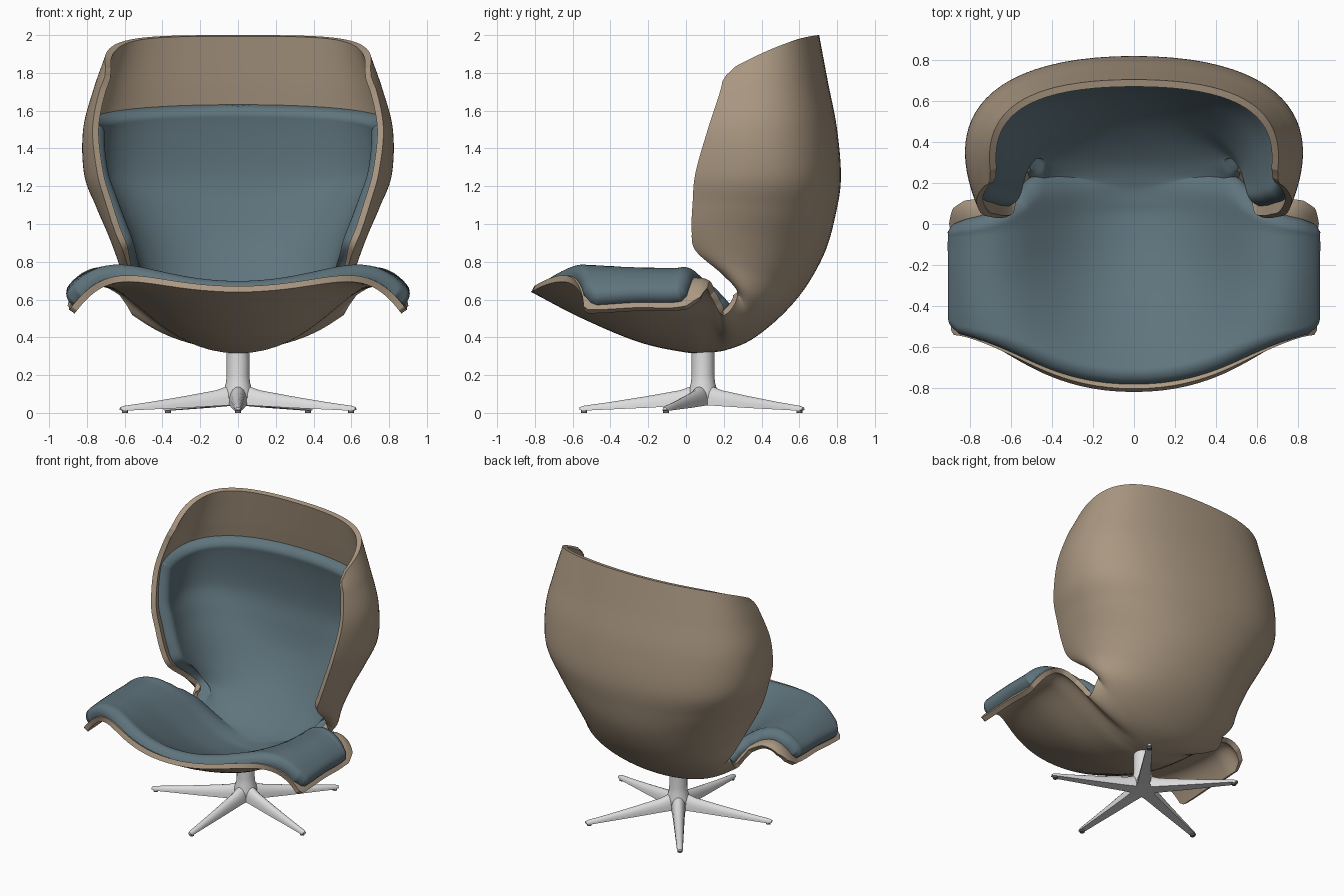
import bpy, bmesh, math
from mathutils import Vector, Matrix, kdtree

if "Cube" in bpy.data.objects:
    bpy.data.objects.remove(bpy.data.objects["Cube"])


def material(name, colour):
    m = bpy.data.materials.new(name)
    m.use_nodes = True
    m.diffuse_color = (*colour, 1)
    bsdf = m.node_tree.nodes["Principled BSDF"]
    bsdf.inputs["Base Color"].default_value = (*colour, 1)
    bsdf.inputs["Roughness"].default_value = 0.6
    return m


TAN = material("tan shell", (0.40, 0.31, 0.22))
TEAL = material("teal fabric", (0.115, 0.175, 0.205))
METAL = material("pale metal", (0.72, 0.72, 0.72))
RUBBER = material("dark rubber", (0.15, 0.15, 0.15))


def make(name, bm, mat, angle=50):
    mesh = bpy.data.meshes.new(name)
    bm.to_mesh(mesh)
    bm.free()
    mesh.materials.append(mat)
    ob = bpy.data.objects.new(name, mesh)
    bpy.context.collection.objects.link(ob)
    bpy.ops.object.select_all(action="DESELECT")
    ob.select_set(True)
    bpy.context.view_layer.objects.active = ob
    bpy.ops.object.shade_smooth_by_angle(angle=math.radians(angle))
    return ob


# Cross-sections: each is a cubic curve from the centre line out to one side
def seat_row(yc, zc, crest, xe, ye, ze):
    return [Vector(p) for p in ((0, yc, zc), (0.5, yc, zc), (0.65, ye, crest), (xe, ye, ze))]


def back_row(yc, zc, w, xe, ye, ze, square=0.6, lift=0.5):
    bulge = (w, ye + square * (yc - ye), ze + lift * (zc - ze))
    return [Vector(p) for p in ((0, yc, zc), (square * w, yc, zc), bulge, (xe, ye, ze))]


ROWS = [
    # seat, from the front rim to the rear of the arm wings
    seat_row(-0.82, 0.64, 0.82, 0.865, -0.54, 0.525),
    seat_row(-0.55, 0.50, 0.88, 0.865, -0.42, 0.53),
    seat_row(-0.25, 0.375, 0.905, 0.865, -0.25, 0.54),
    seat_row(0.0, 0.32, 0.92, 0.865, -0.06, 0.54),
    seat_row(0.12, 0.32, 0.90, 0.86, 0.10, 0.57),
    # notch and back, up to the top rim
    back_row(0.22, 0.335, 0.51, 0.66, 0.19, 0.60),
    back_row(0.35, 0.39, 0.57, 0.54, 0.27, 0.64),
    back_row(0.50, 0.51, 0.68, 0.57, 0.19, 0.735),
    back_row(0.63, 0.66, 0.73, 0.61, 0.05, 0.86),
    back_row(0.735, 0.85, 0.79, 0.655, 0.03, 0.97),
    back_row(0.79, 1.04, 0.88, 0.70, 0.035, 1.11, 0.64),
    back_row(0.82, 1.24, 0.965, 0.745, 0.05, 1.27, 0.67),
    back_row(0.80, 1.50, 0.95, 0.77, 0.115, 1.5, 0.67),
    back_row(0.75, 1.76, 0.86, 0.735, 0.18, 1.7, 0.68),
    back_row(0.705, 2.0, 0.77, 0.69, 0.20, 1.80, 0.7, 1),
]
LAST = len(ROWS) - 1


def across(i, t):
    if i < 0:
        return 2 * across(0, t) - across(1, t)
    if i > LAST:
        return 2 * across(LAST, t) - across(LAST - 1, t)
    a, b, c, d = ROWS[i]
    s = 1 - t
    return a * s**3 + b * (3 * s * s * t) + c * (3 * s * t * t) + d * t**3


def surface(u, v):
    i = min(max(int(v), 0), LAST - 1)
    f = v - i
    a, b, c, d = (across(i + k, u) for k in (-1, 0, 1, 2))
    return b + (c - a) * (f / 2) + (a - 2.5 * b + 2 * c - d / 2) * f**2 + (1.5 * (b - c) + (d - a) / 2) * f**3


def inward(u, v):
    e = 0.002
    u0, v0 = min(u, 1 - e), min(v, LAST - e)
    p = surface(u0, v0)
    n = (surface(u0 + e, v0) - p).cross(surface(u0, v0 + e) - p)
    if u == 0:
        n.x = 0
    return n.normalized()


def trim(knots, v):
    for (v0, u0), (v1, u1) in zip(knots, knots[1:]):
        if v <= v1:
            return u0 + (u1 - u0) * max(0, v - v0) / (v1 - v0)
    return knots[-1][1]


def sheet(name, mat, knots, stops, droop, low, high, puff, radius, nu=30):
    """Half a thick sheet on the surface, trimmed at the side, then mirrored."""
    steps = [stops[0][0]]
    for (a, _), (b, n) in zip(stops, stops[1:]):
        steps += [a + (b - a) * (k + 1) / n for k in range(n)]
    nv, v1, waist = len(steps) - 1, steps[-1], 7
    base, normals = [], []
    for v in steps:
        for j in range(nu + 1):
            t = j / nu
            s = t * (1.5 - 0.5 * t * t)
            w = v - droop * s * s * max(0, v - waist) / (v1 - waist)
            u = s * trim(knots, w)
            base.append(surface(u, w))
            normals.append(inward(u, w))
    idx = lambda i, j: i * (nu + 1) + j
    border = [idx(0, j) for j in range(nu)] + [idx(i, nu) for i in range(nv)]
    border += [idx(nv, j) for j in range(nu, -1, -1)]
    # padding rises in a rounded edge from the border
    fine = [base[a].lerp(base[b], k / 8) for a, b in zip(border, border[1:]) for k in range(8)]
    tree = kdtree.KDTree(len(fine))
    for k, p in enumerate(fine):
        tree.insert(p, k)
    tree.balance()
    bm = bmesh.new()
    top, bottom = [], []
    for p, n in zip(base, normals):
        d = min(tree.find(p)[2] / radius, 1)
        rise = puff * math.sqrt(1 - (1 - d) ** 2)
        top.append(bm.verts.new(p + n * (high + rise)))
        bottom.append(bm.verts.new(p + n * low))
    for i in range(nv):
        for j in range(nu):
            q = [idx(i, j), idx(i, j + 1), idx(i + 1, j + 1), idx(i + 1, j)]
            bm.faces.new([top[k] for k in q])
            bm.faces.new([bottom[k] for k in reversed(q)])
    for a, b in zip(border, border[1:]):
        bm.faces.new((top[b], top[a], bottom[a], bottom[b]))
    ob = make(name, bm, mat)
    ob.modifiers.new("mirror", "MIRROR").merge_threshold = 0.0005


# Shell with a notch on each side between arm wing and back
sheet("shell", TAN,
      [(0, 0.98), (0.2, 1), (3.4, 1), (3.8, 0.97), (3.97, 0.91), (4.04, 0.76), (4.2, 0.66),
       (4.5, 0.69), (5, 0.79), (5.5, 0.88), (6, 0.99), (6.2, 1),
       (LAST - 0.5, 1), (LAST - 0.2, 0.985), (LAST, 0.94)],
      [(0, 0), (3.4, 50), (4.3, 90), (6.3, 60), (LAST - 0.5, 70), (LAST, 20)], 0, 0, 0.035, 0, 1)

# One cushion running over seat, arm wings and back
sheet("cushion", TEAL,
      [(0, 0.89), (0.15, 0.92), (0.35, 0.96), (0.6, 0.975), (3.25, 0.975), (3.42, 0.95), (3.52, 0.88),
       (3.6, 0.78), (3.75, 0.68), (4, 0.61), (4.4, 0.63), (5, 0.73), (5.5, 0.82), (6, 0.92), (6.3, 0.96)],
      [(0.08, 0), (0.4, 20), (3.2, 50), (4.5, 110), (6.3, 60), (12.25, 80), (12.53, 14)],
      0.36, 0.03, 0.036, 0.066, 0.055)

# Pedestal: turned column with a flared foot
CENTRE = Vector((0, 0.09, 0))
bm = bmesh.new()
profile = [(0, 0.04), (0.06, 0.04), (0.08, 0.08), (0.075, 0.12), (0.064, 0.16), (0.06, 0.2), (0.06, 0.34), (0, 0.34)]
verts = [bm.verts.new((r, 0, z)) for r, z in profile]
edges = [bm.edges.new(pair) for pair in zip(verts, verts[1:])]
bmesh.ops.spin(bm, geom=verts + edges, axis=(0, 0, 1), cent=(0, 0, 0), angle=math.tau, steps=40)
bmesh.ops.remove_doubles(bm, verts=bm.verts, dist=0.0005)
bmesh.ops.recalc_face_normals(bm, faces=bm.faces)
make("column", bm, METAL).location = CENTRE


# Five tapering legs with small glides
def leg(name, turn):
    bm = bmesh.new()
    rings = []
    for r, half, low, high in ((0, 0.05, 0.04, 0.145), (0.07, 0.047, 0.04, 0.138), (0.12, 0.042, 0.037, 0.12),
                               (0.3, 0.034, 0.027, 0.088), (0.5, 0.025, 0.018, 0.056),
                               (0.63, 0.02, 0.012, 0.038), (0.655, 0.012, 0.015, 0.03)):
        ring = []
        for k in range(11):
            a = math.pi * k / 10
            ring.append(bm.verts.new((half * math.cos(a), -r, low + (high - low) * math.sin(a) ** 0.8)))
        rings.append(ring)
    for a, b in zip(rings, rings[1:]):
        for k in range(11):
            n = (k + 1) % 11
            bm.faces.new((a[k], a[n], b[n], b[k]))
    bm.faces.new(rings[0])
    bm.faces.new(rings[-1])
    bmesh.ops.recalc_face_normals(bm, faces=bm.faces)
    ob = make(name, bm, METAL)
    bm = bmesh.new()
    bmesh.ops.create_cone(bm, cap_ends=True, segments=16, radius1=0.016, radius2=0.016, depth=0.02,
                          matrix=Matrix.Translation((0, -0.63, 0.01)))
    for part in (ob, make(name + "_glide", bm, RUBBER)):
        part.location = CENTRE
        part.rotation_euler.z = turn


for k in range(5):
    leg(f"leg_{k + 1}", math.tau * k / 5)
